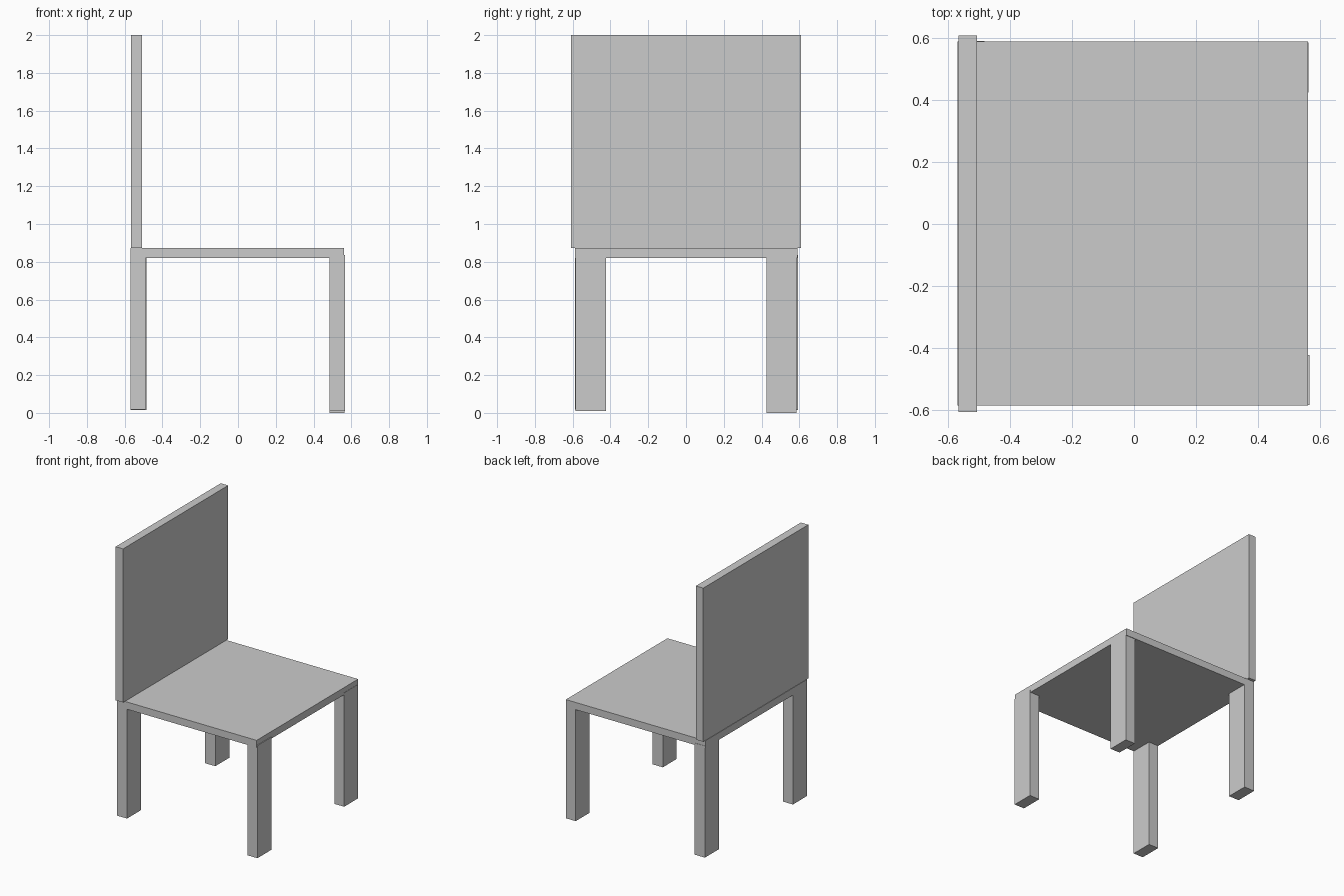
import bpy

if "Cube" in bpy.data.objects:
    bpy.data.objects.remove(bpy.data.objects["Cube"])


def box(name, x, y, z):
    """Axis-aligned box from (min, max) ranges."""
    bpy.ops.mesh.primitive_cube_add(size=1, location=[(a + b) / 2 for a, b in (x, y, z)])
    obj = bpy.context.object
    obj.name = name
    obj.scale = [b - a for a, b in (x, y, z)]
    bpy.ops.object.transform_apply(location=False, rotation=False, scale=True)
    return obj


# Seat slab and the slightly wider backrest standing on its left edge
box("seat", (-0.57, 0.562), (-0.587, 0.59), (0.82, 0.873))
box("backrest", (-0.567, -0.507), (-0.608, 0.61), (0.873, 2.0))

# Four legs, let a little way into the seat; lengths differ slightly
for name, x, y, foot in (
    ("backrest_leg_near", (-0.57, -0.49), (-0.587, -0.425), 0.018),
    ("backrest_leg_far", (-0.568, -0.484), (0.428, 0.592), 0.016),
    ("open_leg_near", (0.485, 0.567), (-0.585, -0.424), 0.009),
    ("open_leg_far", (0.485, 0.564), (0.425, 0.586), 0.0),
):
    box(name, x, y, (foot, 0.835))
